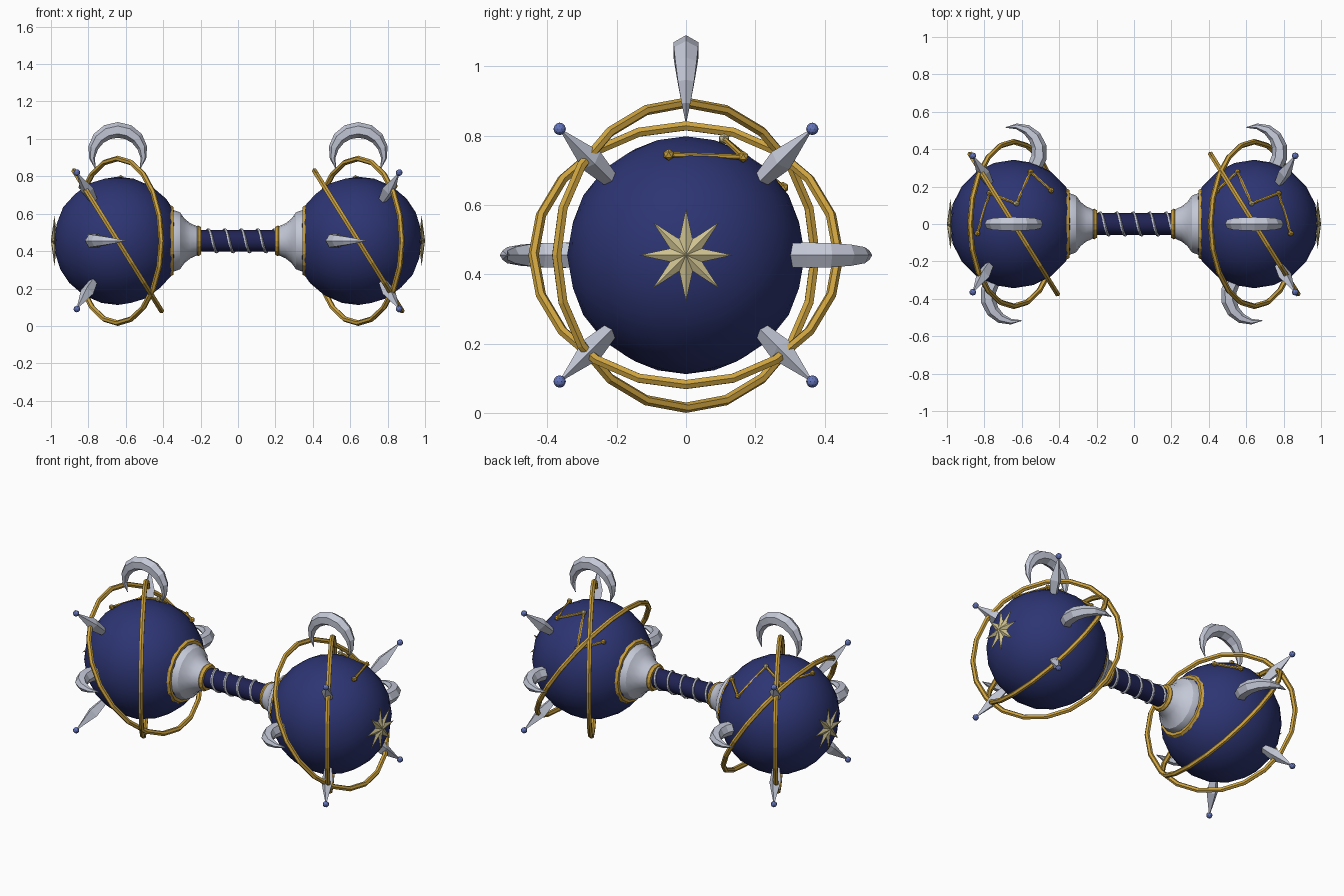
import bpy, bmesh
from math import sin, cos, pi, radians, sqrt
from mathutils import Vector, Matrix

old = bpy.data.objects.get("Cube")
if old:
    bpy.data.objects.remove(old, do_unlink=True)


def material(name, rgb):
    m = bpy.data.materials.new(name)
    m.use_nodes = True
    m.diffuse_color = (*rgb, 1)
    m.node_tree.nodes["Principled BSDF"].inputs["Base Color"].default_value = (*rgb, 1)
    return m


NAVY = material("navy", (0.026, 0.035, 0.17))
DARK = material("dark navy", (0.015, 0.017, 0.09))
GOLD = material("gold", (0.6, 0.36, 0.05))
SILVER = material("silver", (0.55, 0.58, 0.68))
PALE = material("pale gold", (0.62, 0.54, 0.28))
GEM = material("periwinkle", (0.13, 0.18, 0.5))

HEIGHT = 0.455          # axis of the bar
BALL_X = 0.643          # distance of each ball from the middle
X = Vector((1, 0, 0))
Y = Vector((0, 1, 0))
Z = Vector((0, 0, 1))


def finish(name, bm, mat, smooth=None):
    bmesh.ops.recalc_face_normals(bm, faces=bm.faces)
    mesh = bpy.data.meshes.new(name)
    bm.to_mesh(mesh)
    bm.free()
    mesh.materials.append(mat)
    ob = bpy.data.objects.new(name, mesh)
    bpy.context.collection.objects.link(ob)
    if smooth:
        bpy.ops.object.select_all(action='DESELECT')
        ob.select_set(True)
        bpy.context.view_layer.objects.active = ob
        bpy.ops.object.shade_smooth_by_angle(angle=radians(smooth))
    return ob


def tube(name, points, radii, mat, ref, sides=6, closed=False, turn=0, smooth=None):
    """Sweep a polygon of varying radius along a path."""
    bm = bmesh.new()
    n = len(points)
    if not isinstance(radii, list):
        radii = [radii] * n
    rows = []
    for i, p in enumerate(points):
        if closed:
            t = points[(i + 1) % n] - points[i - 1]
        else:
            t = points[min(i + 1, n - 1)] - points[max(i - 1, 0)]
        t.normalize()
        u = (ref - t * ref.dot(t)).normalized()
        v = t.cross(u)
        row = []
        for k in range(sides):
            a = turn + 2 * pi * k / sides
            row.append(bm.verts.new(p + (u * cos(a) + v * sin(a)) * radii[i]))
        rows.append(row)
    for i in range(n if closed else n - 1):
        a, b = rows[i], rows[(i + 1) % n]
        for k in range(sides):
            j = (k + 1) % sides
            bm.faces.new((a[k], a[j], b[j], b[k]))
    if not closed:
        bm.faces.new(rows[0])
        bm.faces.new(rows[-1])
    return finish(name, bm, mat, smooth)


def ring(name, center, radius, thick, u, v, count, mat):
    pts = [center + (u * cos(2 * pi * i / count) + v * sin(2 * pi * i / count)) * radius
           for i in range(count)]
    return tube(name, pts, thick, mat, u.cross(v), closed=True, turn=pi / 6)


def ball(name, center, radius, mat, detail, smooth=None):
    bm = bmesh.new()
    bmesh.ops.create_icosphere(bm, subdivisions=detail, radius=radius,
                               matrix=Matrix.Translation(center))
    return finish(name, bm, mat, smooth)


def crescent(name, center, bulge, side):
    """Tapered horn-shaped arc with its thick middle facing bulge."""
    steps = 10
    pts, radii = [], []
    for i in range(steps + 1):
        s = 2 * i / steps - 1
        a = s * radians(120)
        pts.append(center + (bulge * cos(a) + side * sin(a)) * 0.138)
        radii.append(max(0.042 * (1 - s * s), 0.002))
    tube(name, pts, radii, SILVER, bulge.cross(side), turn=pi / 6)


def star(name, center):
    """Eight-pointed star with a ridge on both sides."""
    bm = bmesh.new()
    rim = []
    for i in range(16):
        r = 0.135 if i % 2 == 0 else 0.05
        a = pi * i / 8
        rim.append(bm.verts.new(center + (Y * cos(a) + Z * sin(a)) * r))
    for d in (-0.018, 0.018):
        tip = bm.verts.new(center + X * d)
        for i in range(16):
            bm.faces.new((rim[i], rim[(i + 1) % 16], tip))
    finish(name, bm, PALE)


# Grip with wire wound around it
axis = Vector((0, 0, HEIGHT))
tube("grip", [axis - X * 0.23, axis + X * 0.23], 0.058, DARK, Z, sides=16, smooth=40)
wire = []
for i in range(73):
    t = 2 * pi * (i / 16 - 0.4)
    wire.append(axis + Vector((-0.158 + 0.088 * t / (2 * pi), -0.06 * sin(t), 0.06 * cos(t))))
tube("grip_wire", wire, 0.008, SILVER, X, sides=5)

tilt = radians(32)
for label, side in (("right", -1), ("left", 1)):
    c = Vector((side * BALL_X, 0, HEIGHT))

    # Ball and end star
    ball(label + "_ball", c, 0.343, NAVY, 3, smooth=60)
    star(label + "_end_star", Vector((side * 0.982, 0, HEIGHT)))

    # Bell-shaped collar with a gold band at each end
    profile = [(0.37, 0.165), (0.345, 0.165), (0.31, 0.152), (0.285, 0.118),
               (0.255, 0.094), (0.21, 0.074)]
    tube(label + "_collar", [axis + X * side * x for x, r in profile],
         [r for x, r in profile], SILVER, Z, sides=16, smooth=25)
    ring(label + "_wide_band", axis + X * side * 0.36, 0.173, 0.017, Y, Z, 16, GOLD)
    ring(label + "_narrow_band", axis + X * side * 0.213, 0.064, 0.018, Y, Z, 16, GOLD)

    # Two crossed orbit rings
    ring(label + "_tilted_orbit", c, 0.44, 0.015, Y,
         Vector((-sin(tilt), 0, cos(tilt))), 20, GOLD)
    ring(label + "_upright_orbit", c, 0.44, 0.015,
         Vector((-sin(tilt), cos(tilt), 0)), Z, 20, GOLD)

    # Crescents on top, back and front
    crescent(label + "_top_crescent", c + Z * 0.455, Z, X)
    lean = Matrix.Rotation(radians(-12), 3, 'Z')
    crescent(label + "_back_crescent", c + Y * 0.385, lean @ X, lean @ Y)
    crescent(label + "_front_crescent", c - Y * 0.385, lean @ -X, lean @ -Y)

    # Four spikes tipped with gems
    for vert, sz in (("upper", 1), ("lower", -1)):
        for depth, sy in (("front", -1), ("back", 1)):
            d = Vector((side * 0.39, sy * 0.65, sz * 0.65)).normalized()
            name = f"{label}_{vert}_{depth}"
            tube(name + "_spike", [c + d * k for k in (0.3, 0.42, 0.55)],
                 [0.018, 0.036, 0.004], SILVER, X, sides=4)
            ball(name + "_gem", c + d * 0.56, 0.018, GEM, 2)

    # Constellation of studs joined by rods
    studs = []
    for x, y in ((0.195, -0.05), (0.13, 0.165), (-0.015, 0.11), (-0.09, 0.28), (-0.2, 0.18)):
        z = sqrt(0.353 ** 2 - x * x - y * y)
        studs.append(c + Vector((side * x, y, z)))
    for i, p in enumerate(studs):
        ball(f"{label}_stud_{i + 1}", p, 0.017, PALE if i == 2 else GOLD, 1)
        if i:
            tube(f"{label}_rod_{i}", [studs[i - 1], p], 0.008, GOLD, Z)
